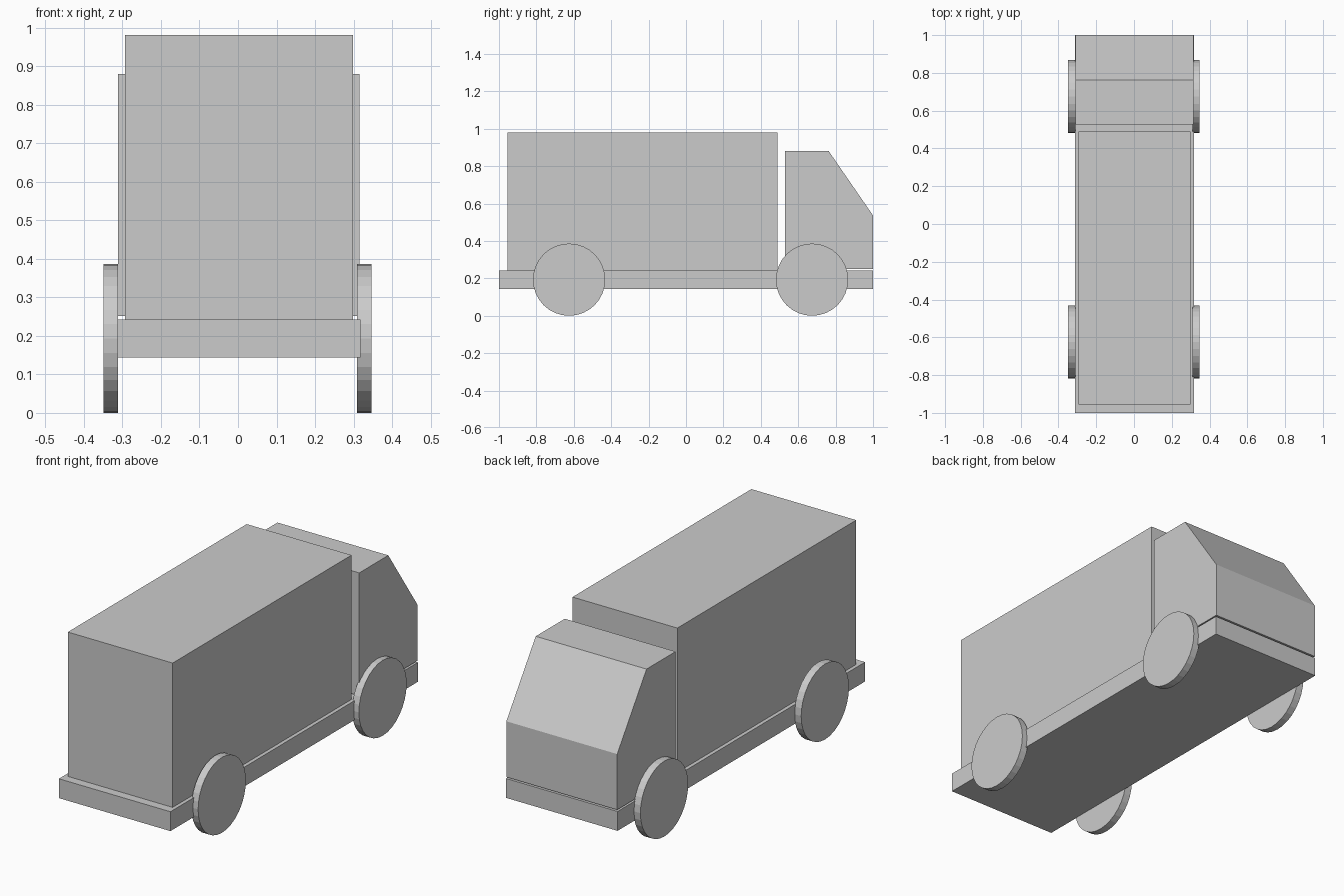
import bpy
import bmesh
from math import pi
from mathutils import Matrix

if "Cube" in bpy.data.objects:
    bpy.data.objects.remove(bpy.data.objects["Cube"])


def finish(name, bm):
    bmesh.ops.recalc_face_normals(bm, faces=bm.faces)
    mesh = bpy.data.meshes.new(name)
    bm.to_mesh(mesh)
    bm.free()
    obj = bpy.data.objects.new(name, mesh)
    bpy.context.collection.objects.link(obj)
    return obj


def extruded_profile(name, profile, x0, x1):
    """Extrude a closed (y, z) side profile from x0 to x1."""
    bm = bmesh.new()
    face = bm.faces.new([bm.verts.new((x0, y, z)) for y, z in profile])
    ext = bmesh.ops.extrude_face_region(bm, geom=[face])
    verts = [v for v in ext["geom"] if isinstance(v, bmesh.types.BMVert)]
    bmesh.ops.translate(bm, verts=verts, vec=(x1 - x0, 0, 0))
    return finish(name, bm)


def side_box(y0, y1, z0, z1):
    return [(y0, z0), (y1, z0), (y1, z1), (y0, z1)]


def wheel(name, x, y, radius=0.193, width=0.038):
    bm = bmesh.new()
    bmesh.ops.create_cone(
        bm, cap_ends=True, segments=32, radius1=radius, radius2=radius, depth=width,
        matrix=Matrix.Translation((x, y, radius)) @ Matrix.Rotation(pi / 2, 4, 'Y'))
    return finish(name, bm)


# Flat chassis slab
extruded_profile("chassis", side_box(-1.0, 1.0, 0.144, 0.243), -0.313, 0.318)

# Cargo box resting on the chassis
extruded_profile("cargo_box", side_box(-0.955, 0.49, 0.243, 0.981), -0.294, 0.299)

# Cab with sloping windscreen, a hair above the chassis
cab_profile = [(0.528, 0.251), (1.0, 0.251), (1.0, 0.536), (0.763, 0.88), (0.528, 0.88)]
extruded_profile("cab", cab_profile, -0.311, 0.316)

# Four wheels
for end, y in (("rear", -0.625), ("front", 0.674)):
    for side, x in (("left", -0.33), ("right", 0.328)):
        wheel(f"{end}_{side}_wheel", x, y)
